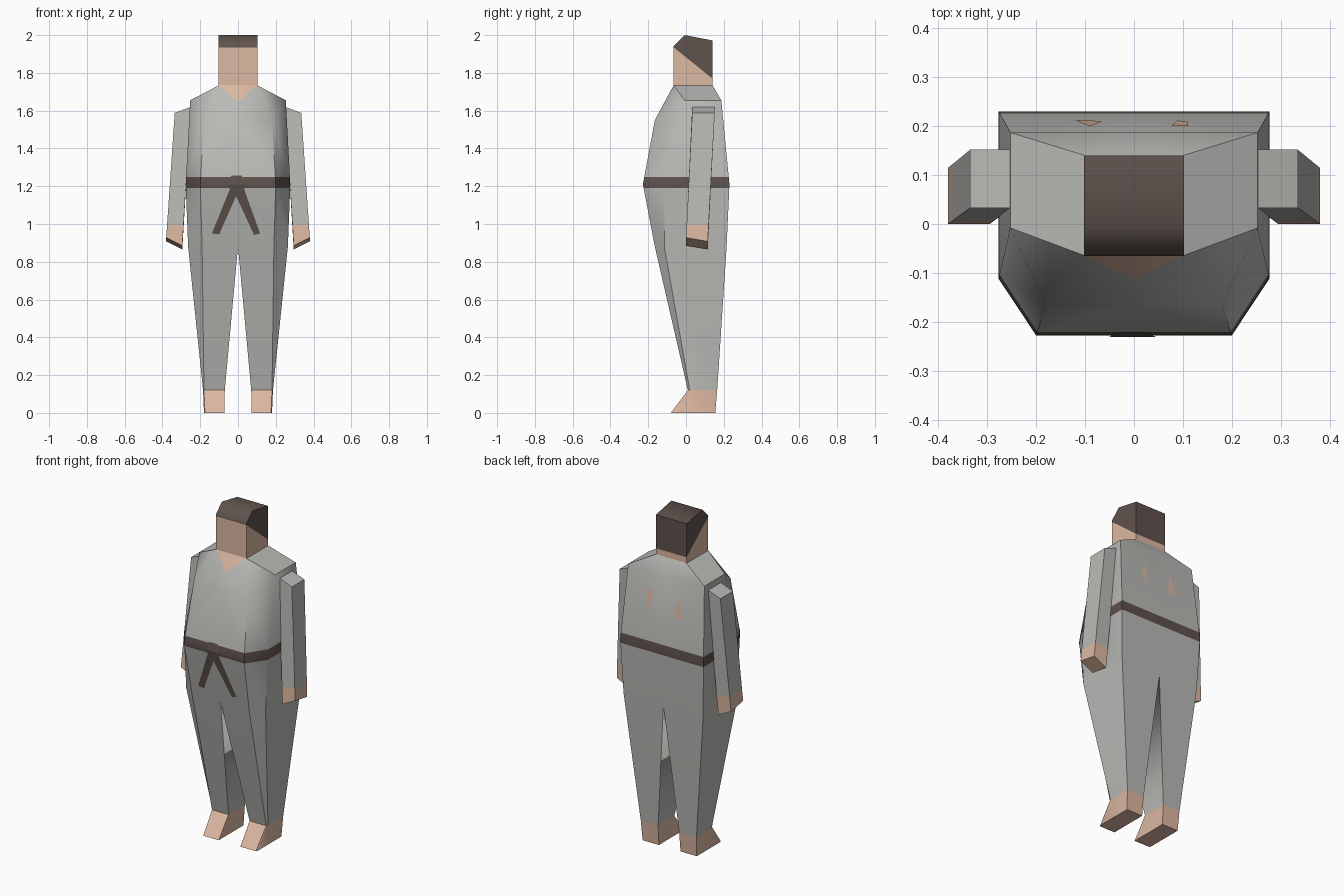
import bpy, bmesh, math
from mathutils import Vector

if "Cube" in bpy.data.objects:
    bpy.data.objects.remove(bpy.data.objects["Cube"])


def material(name, rgb):
    m = bpy.data.materials.new(name)
    m.use_nodes = True
    m.diffuse_color = (*rgb, 1)
    m.node_tree.nodes["Principled BSDF"].inputs["Base Color"].default_value = (*rgb, 1)
    return m


CLOTH, SKIN, BROWN = range(3)
MATS = [material("grey cloth", (0.49, 0.49, 0.47)),
        material("skin", (0.72, 0.48, 0.36)),
        material("dark brown", (0.115, 0.085, 0.075))]


def finish(bm, name, rule, mirror=False, angle=35):
    """Colour faces by rule(centre, normal), then make the object."""
    bm.normal_update()
    for f in bm.faces:
        f.material_index = rule(f.calc_center_median(), f.normal)
    me = bpy.data.meshes.new(name)
    bm.to_mesh(me)
    bm.free()
    ob = bpy.data.objects.new(name, me)
    bpy.context.collection.objects.link(ob)
    for m in MATS:
        me.materials.append(m)
    bpy.ops.object.select_all(action='DESELECT')
    ob.select_set(True)
    bpy.context.view_layer.objects.active = ob
    bpy.ops.object.shade_smooth_by_angle(angle=math.radians(angle))
    if mirror:
        ob.modifiers.new("mirror", 'MIRROR').merge_threshold = 0.0005
    return ob


def loft(bm, rings, closed):
    """Skin rings from top to bottom; returns the vertex rings."""
    vs = [[bm.verts.new(p) for p in r] for r in rings]
    for a, b in zip(vs, vs[1:]):
        n = len(a)
        for i in range(n if closed else n - 1):
            j = (i + 1) % n
            bm.faces.new((a[i], b[i], b[j], a[j]))
    return vs


def cut(bm, co, no, faces=None):
    fs = faces if faces is not None else bm.faces[:]
    geom = fs + list({e for f in fs for e in f.edges}) + list({v for f in fs for v in f.verts})
    bmesh.ops.bisect_plane(bm, geom=geom, plane_co=co, plane_no=no, dist=1e-5)


def half_ring(z, front_x, front_y, side_x, side_y, back_y, inner=0, z_front=None):
    zf = z if z_front is None else z_front
    return [(inner, front_y, zf), (front_x, front_y, zf), (side_x, side_y, z),
            (side_x, back_y, z), (inner, back_y, z)]


# Body: left half of torso and leg, mirrored
HIP = half_ring(0.88, 0.19, -0.165, 0.264, -0.115, 0.215)
ANKLE = half_ring(0.12, 0.18, 0.01, 0.185, 0.02, 0.165, inner=0.07)
SOLE = half_ring(0, 0.175, -0.08, 0.18, -0.07, 0.155, inner=0.072)
bm = bmesh.new()
loft(bm, [half_ring(1.735, 0.1, -0.065, 0.1, -0.065, 0.14),
          half_ring(1.655, 0.18, -0.165, 0.253, -0.008, 0.187, z_front=1.55),
          half_ring(1.21, 0.2, -0.228, 0.277, -0.112, 0.23),
          HIP], False)
leg = loft(bm, [HIP, ANKLE, SOLE], True)
bm.faces.new(leg[-1][::-1])
bmesh.ops.remove_doubles(bm, verts=bm.verts[:], dist=0.0005)
bm.normal_update()
for z in (1.19, 1.25):
    cut(bm, (0, 0, z), (0, 0, 1))
chest = [f for f in bm.faces if f.normal.y < -0.5 and abs(f.normal.x) < 0.05
         and f.calc_center_median().z > 1.55]
cut(bm, (0, 0, 1.645), (-0.9, 0, 1), chest)


def body_colour(c, n):
    if 1.19 < c.z < 1.25:
        return BROWN
    collar = c.z > 1.645 + 0.9 * c.x and n.y < -0.5 and abs(n.x) < 0.05
    return SKIN if c.z < 0.12 or collar else CLOTH


finish(bm, "robed_body", body_colour, mirror=True)

# Arms: tapered boxes with hands below the cuff
bm = bmesh.new()
arm = loft(bm, [[(0.25, 0.033, 1.62), (0.335, 0.033, 1.588), (0.335, 0.152, 1.588), (0.25, 0.152, 1.62)],
                [(0.295, 0, 0.885), (0.38, 0, 0.928), (0.38, 0.115, 0.908), (0.295, 0.115, 0.865)]], True)
bm.faces.new(arm[0])
bm.faces.new(arm[-1][::-1])
cut(bm, (0, 0, 0.995), (0, 0, 1))
finish(bm, "arms", lambda c, n: SKIN if c.z < 0.99 else CLOTH, mirror=True)

# Head: side profile extruded across, hair above a sloping line
bm = bmesh.new()
profile = [(-0.065, 1.73), (0.14, 1.73), (0.14, 1.972), (-0.008, 2.0), (-0.065, 1.943)]
face = bm.faces.new([bm.verts.new((0.102, y, z)) for y, z in profile])
ext = bmesh.ops.extrude_face_region(bm, geom=[face])["geom"]
bmesh.ops.translate(bm, vec=(-0.204, 0, 0), verts=[v for v in ext if isinstance(v, bmesh.types.BMVert)])
bmesh.ops.recalc_face_normals(bm, faces=bm.faces[:])
HAIR_CO, HAIR_NO = Vector((0, -0.065, 1.935)), Vector((0, 0.165, 0.205))
cut(bm, HAIR_CO, HAIR_NO)
finish(bm, "head", lambda c, n: BROWN if (c - HAIR_CO).dot(HAIR_NO) > 0 else SKIN, angle=58)


def front_y(z):
    return -0.228 + (1.21 - z) * 0.063 / 0.33 if z < 1.21 else -0.228 + (z - 1.21) * 0.063 / 0.34


def back_y(z):
    return 0.23 - (z - 1.21) * 0.043 / 0.445


def plate(name, outline, surface, side, mat):
    """Thin plate lying on the front (side -1) or back (side 1) cloth."""
    bm = bmesh.new()
    f = bm.faces.new([bm.verts.new((x, surface(z) + side * 0.003, z)) for x, z in outline])
    bm.normal_update()
    if f.normal.y * side < 0:
        f.normal_flip()
    finish(bm, name, lambda c, n: mat)


# Belt knot and hanging ends
plate("belt_knot", [(-0.035, 1.257), (0.02, 1.257), (0.035, 1.21), (-0.045, 1.21)], front_y, -1, BROWN)
plate("belt_knot_lower", [(-0.05, 1.209), (0.045, 1.209), (0.02, 1.16), (-0.035, 1.155)], front_y, -1, BROWN)
plate("belt_end_right", [(-0.045, 1.18), (0.0, 1.17), (-0.1, 0.945), (-0.138, 0.95)], front_y, -1, BROWN)
plate("belt_end_left", [(-0.02, 1.17), (0.03, 1.19), (0.117, 0.95), (0.085, 0.942)], front_y, -1, BROWN)

# Bare patches on the back
plate("back_patch_right", [(-0.09, 1.55), (-0.065, 1.45), (-0.1, 1.42), (-0.12, 1.43)], back_y, 1, SKIN)
plate("back_patch_left", [(0.075, 1.54), (0.11, 1.55), (0.11, 1.46), (0.09, 1.43)], back_y, 1, SKIN)
